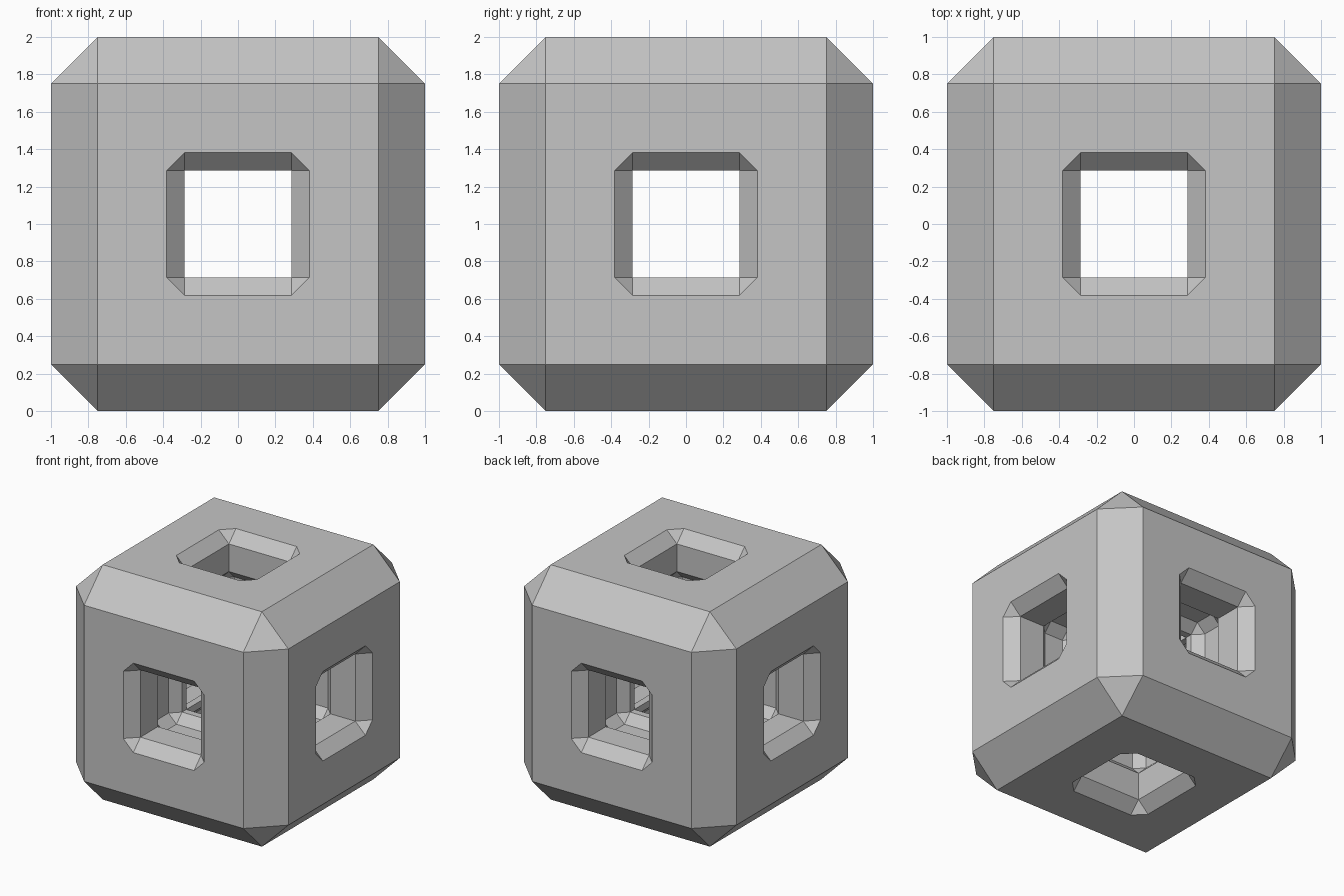
import bpy
import bmesh
from mathutils import Matrix, Vector

if "Cube" in bpy.data.objects:
    bpy.data.objects.remove(bpy.data.objects["Cube"], do_unlink=True)

CENTRE = Vector((0, 0, 1))
BORE = 0.286      # half width of the square tunnels

grey = bpy.data.materials.new("plain_grey")
grey.use_nodes = True
grey.diffuse_color = (0.56, 0.56, 0.56, 1)
grey.node_tree.nodes["Principled BSDF"].inputs["Base Color"].default_value = (0.56, 0.56, 0.56, 1)


def add_object(name, bm):
    bmesh.ops.recalc_face_normals(bm, faces=bm.faces)
    mesh = bpy.data.meshes.new(name)
    bm.to_mesh(mesh)
    bm.free()
    mesh.materials.append(grey)
    obj = bpy.data.objects.new(name, mesh)
    obj.location = CENTRE
    bpy.context.collection.objects.link(obj)
    return obj


def tunnel_ring(bm, depth, half):
    """Square with cut corners; it closes to a plain square at half = BORE."""
    points = []
    for sx, sy in ((1, 1), (-1, 1), (-1, -1), (1, -1)):
        pair = [(sx * half, sy * BORE), (sx * BORE, sy * half)]
        points += pair if sx * sy > 0 else pair[::-1]
    return [bm.verts.new((x, y, depth)) for x, y in points]


def tunnel_cutter(name, rotation):
    # flared mouth, straight throat, wider chamber, then the core crossing
    profile = [(1.1, BORE + 0.195), (0.905, BORE), (0.67, BORE),
               (0.595, 0.361), (0.42, 0.361), (0.345, BORE)]
    profile += [(-d, h) for d, h in reversed(profile)]
    bm = bmesh.new()
    rings = [tunnel_ring(bm, d, h) for d, h in profile]
    for a, b in zip(rings, rings[1:]):
        for i in range(8):
            j = (i + 1) % 8
            bm.faces.new((a[i], a[j], b[j], b[i]))
    bm.faces.new(rings[0])
    bm.faces.new(rings[-1][::-1])
    bmesh.ops.remove_doubles(bm, verts=bm.verts, dist=0.0005)
    bmesh.ops.transform(bm, matrix=rotation, verts=bm.verts)
    cutter = add_object(name, bm)
    cutter.hide_render = True
    return cutter


# Chamfered cube body
bm = bmesh.new()
bmesh.ops.create_cube(bm, size=2)
bmesh.ops.bevel(bm, geom=list(bm.edges), offset=0.25, segments=1,
                profile=0.5, affect='EDGES')
body = add_object("chamfered_cube_frame", bm)

# Three crossing tunnels, one along each axis
turn = 1.5707963
cutters = [tunnel_cutter("vertical_tunnel", Matrix.Identity(4)),
           tunnel_cutter("front_tunnel", Matrix.Rotation(turn, 4, 'X')),
           tunnel_cutter("side_tunnel", Matrix.Rotation(turn, 4, 'Y'))]
for cutter in cutters:
    cut = body.modifiers.new(cutter.name, 'BOOLEAN')
    cut.operation = 'DIFFERENCE'
    cut.solver = 'EXACT'
    cut.object = cutter

# Keep the cut result and drop the cutters
bpy.context.view_layer.update()
graph = bpy.context.evaluated_depsgraph_get()
body.data = bpy.data.meshes.new_from_object(body.evaluated_get(graph))
body.modifiers.clear()
for cutter in cutters:
    bpy.data.objects.remove(cutter, do_unlink=True)
body.data.name = "chamfered_cube_frame"
for face in body.data.polygons:
    face.use_smooth = False
    face.material_index = 0
